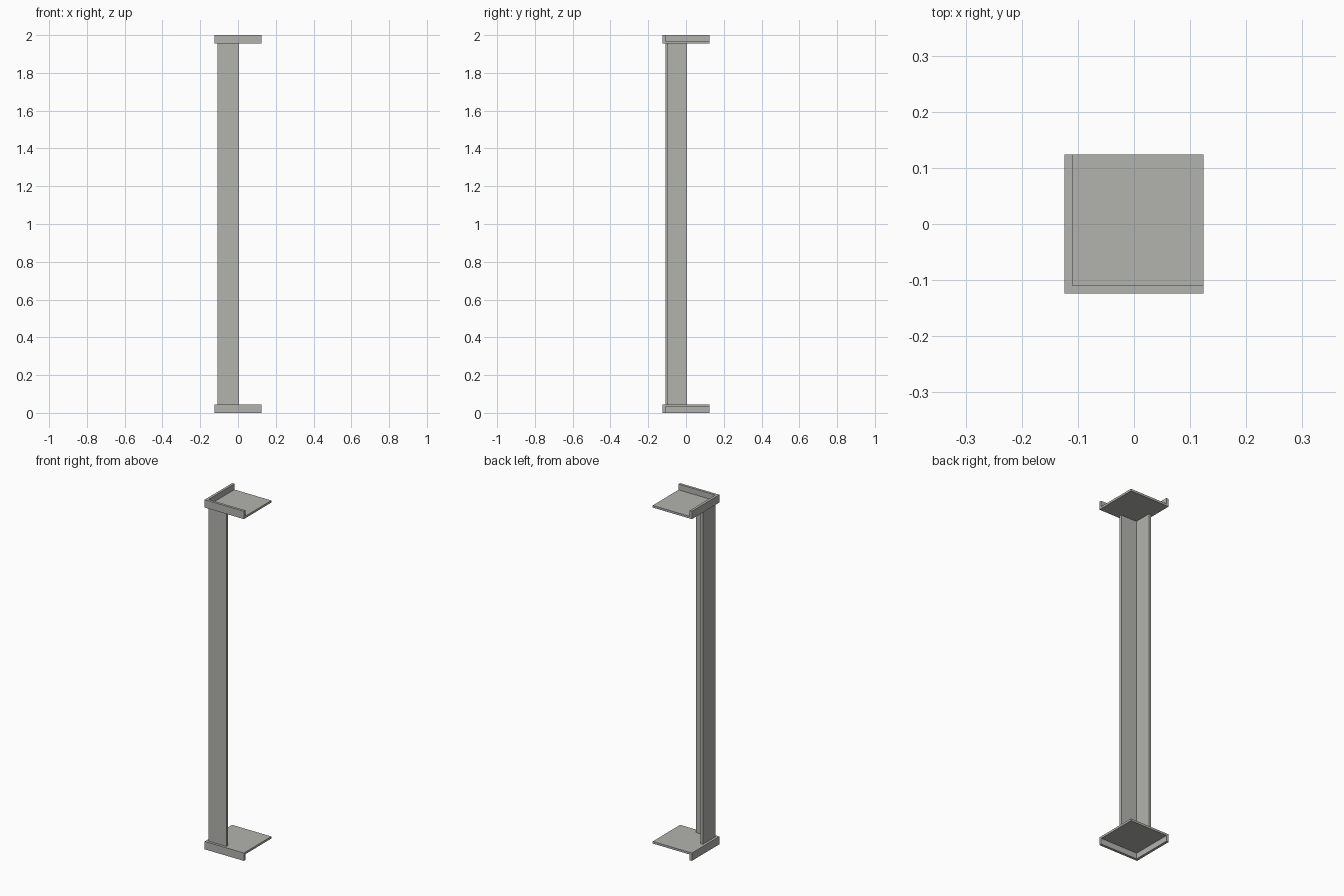
import bpy
import bmesh

cube = bpy.data.objects.get("Cube")
if cube:
    bpy.data.objects.remove(cube, do_unlink=True)

HEIGHT = 2.0
HALF = 0.124       # half width of the square caps
WALL = 0.0145      # lip and post wall thickness
LIP = 0.045        # lip height
PLATE = 0.012      # plate thickness
INNER = -HALF + WALL
POST_END = 0.004   # free edge of the post flanges

steel = bpy.data.materials.new("warm grey steel")
steel.use_nodes = True
colour = (0.45, 0.45, 0.42, 1)
steel.diffuse_color = colour
steel.node_tree.nodes["Principled BSDF"].inputs["Base Color"].default_value = colour


def prism(name, profile, z0, z1):
    """Extrude a flat outline from z0 up to z1."""
    bm = bmesh.new()
    face = bm.faces.new([bm.verts.new((x, y, z0)) for x, y in profile])
    result = bmesh.ops.extrude_face_region(bm, geom=[face])
    verts = [v for v in result["geom"] if isinstance(v, bmesh.types.BMVert)]
    bmesh.ops.translate(bm, verts=verts, vec=(0, 0, z1 - z0))
    bmesh.ops.recalc_face_normals(bm, faces=bm.faces)
    mesh = bpy.data.meshes.new(name)
    bm.to_mesh(mesh)
    bm.free()
    mesh.materials.append(steel)
    obj = bpy.data.objects.new(name, mesh)
    bpy.context.collection.objects.link(obj)
    return obj


def angle(a, b, t):
    """L-shaped outline with its corner at (a, a) and legs reaching b."""
    return [(a, a), (b, a), (b, a + t), (a + t, a + t), (a + t, b), (a, b)]


def square(a, b):
    return [(a, a), (b, a), (b, b), (a, b)]


# Upright angle post between the two plates
prism("angle_post", angle(INNER, POST_END, WALL), LIP, HEIGHT - LIP)

# Bottom cap: lip turned down; top cap: lip turned up
lip = angle(-HALF, HALF, WALL)
plate = square(INNER, HALF)
prism("bottom_lip", lip, 0, LIP)
prism("bottom_plate", plate, LIP - PLATE, LIP)
prism("top_lip", lip, HEIGHT - LIP, HEIGHT)
prism("top_plate", plate, HEIGHT - LIP, HEIGHT - LIP + PLATE)
